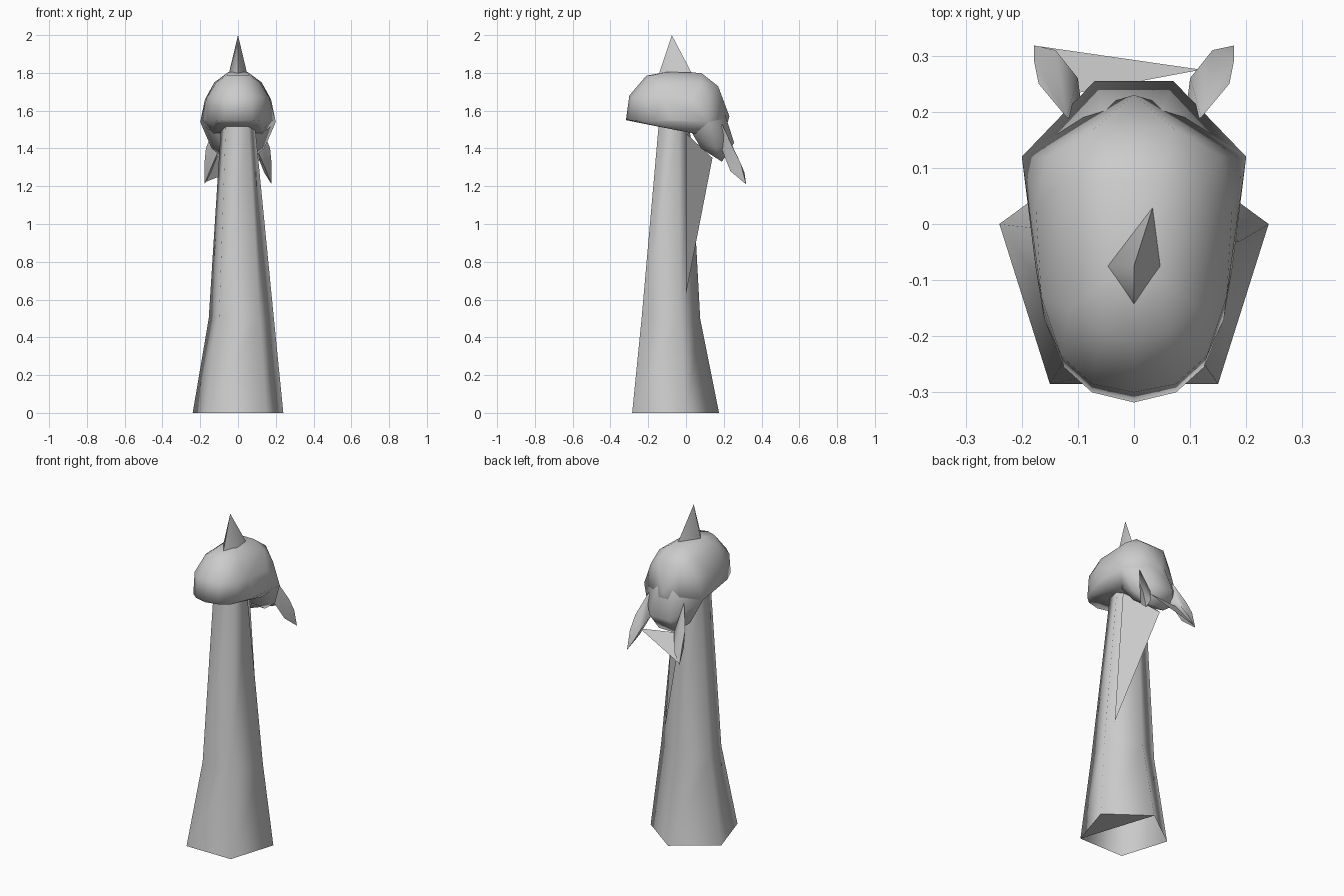
import bpy
import bmesh
import math

cube = bpy.data.objects.get("Cube")
if cube:
    bpy.data.objects.remove(cube, do_unlink=True)

# One plain grey for the whole figure
grey = bpy.data.materials.new("plain grey")
grey.use_nodes = True
grey.diffuse_color = (0.6, 0.6, 0.6, 1)
grey.node_tree.nodes["Principled BSDF"].inputs["Base Color"].default_value = (0.6, 0.6, 0.6, 1)


def finish(name, bm):
    """Turn a bmesh into a smooth shaded object."""
    mesh = bpy.data.meshes.new(name)
    bm.to_mesh(mesh)
    bm.free()
    mesh.materials.append(grey)
    obj = bpy.data.objects.new(name, mesh)
    bpy.context.collection.objects.link(obj)
    bpy.ops.object.select_all(action="DESELECT")
    obj.select_set(True)
    bpy.context.view_layer.objects.active = obj
    bpy.ops.object.shade_smooth_by_angle(angle=math.radians(85))
    return obj


def hull(name, points):
    """Wrap a convex skin around the points."""
    bm = bmesh.new()
    for point in points:
        bm.verts.new(point)
    bmesh.ops.convex_hull(bm, input=bm.verts)
    loose = [v for v in bm.verts if not v.link_faces]
    bmesh.ops.delete(bm, geom=loose, context="VERTS")
    bmesh.ops.recalc_face_normals(bm, faces=bm.faces)
    return finish(name, bm)


def mirrored(points):
    """Add the opposite side of every point that is off the middle."""
    return points + [(-x, y, z) for x, y, z in points if x]


def triangle(name, corners):
    """Make a single thin skin flap."""
    bm = bmesh.new()
    bm.faces.new([bm.verts.new(c) for c in corners])
    return finish(name, bm)


# Neck: tapering, slightly twisted five-sided tube
# Corners run front right, front left, left side, back, right side
neck_levels = [
    (0, [(-0.15, -0.285), (0.15, -0.285), (0.24, 0), (0, 0.175), (-0.24, 0)]),
    (0.5, [(-0.1, -0.2), (0.115, -0.235), (0.19, -0.03), (0, 0.075), (-0.155, -0.01)]),
    (1.52, [(-0.065, -0.145), (0.055, -0.145), (0.09, -0.04), (0, 0.02), (-0.09, -0.01)])]
bm = bmesh.new()
rings = [[bm.verts.new((x, y, z)) for x, y in corners] for z, corners in neck_levels]
for low, high in zip(rings, rings[1:]):
    for i in range(len(low)):
        j = (i + 1) % len(low)
        bm.faces.new((low[i], low[j], high[j], high[i]))
# Part of the underside is closed
bm.faces.new((rings[0][3], rings[0][2], rings[0][1]))
finish("neck", bm)

# Throat flap: long skin fold behind the neck
triangle("throat_flap", [(0.14, 0, 0.63), (0.08, 0, 1.48), (-0.07, 0.14, 1.35)])
triangle("throat_flap_side", [(-0.07, 0.14, 1.35), (0.08, 0, 1.48), (-0.085, 0, 1.48)])

# Head: rounded crown and full muzzle
jaw = [(0, -0.318, 1.55), (0.075, -0.3, 1.55), (0.125, -0.255, 1.545),
       (0.16, -0.17, 1.545), (0.175, -0.08, 1.55), (0.1, -0.17, 1.52), (0.13, 0.04, 1.48)]
cheeks = [(0, -0.3, 1.68), (0.075, -0.285, 1.67), (0.13, -0.235, 1.67),
          (0.165, -0.13, 1.67), (0.175, 0.03, 1.66)]
crown = [(0, -0.21, 1.785), (0.06, -0.19, 1.785), (0.05, -0.1, 1.805),
         (0.05, 0.08, 1.8), (0.115, -0.15, 1.75), (0.125, 0.08, 1.75)]
back = [(0.07, 0.17, 1.73), (0.155, 0.12, 1.67), (0.2, 0.12, 1.54),
        (0, 0.23, 1.57), (0.1, 0.2, 1.47)]
hull("head", mirrored(jaw + cheeks + crown + back))

# Nape: lower swelling at the back of the head
nape = [(0.12, 0.03, 1.485), (0.2, 0.12, 1.54), (0.05, 0.2, 1.6),
        (0.07, 0.255, 1.43), (0.14, 0.16, 1.4), (0.07, 0.08, 1.4), (0.05, 0.19, 1.33)]
hull("nape", mirrored(nape))

# Horn: four-sided spike on the crown
hull("horn", [(0, -0.075, 2), (-0.05, -0.075, 1.79), (0, -0.145, 1.79),
              (0.05, -0.075, 1.79), (0.035, 0.035, 1.79)])

# Ears: narrow leaves that hang down from the nape
ear = [(0.09, 0.18, 1.42), (0.12, 0.19, 1.53), (0.17, 0.25, 1.4), (0.178, 0.29, 1.32),
       (0.178, 0.318, 1.21), (0.14, 0.31, 1.27), (0.1, 0.26, 1.37), (0.15, 0.235, 1.28)]
for side, name in ((1, "left_ear"), (-1, "right_ear")):
    hull(name, [(side * x, y, z) for x, y, z in ear])

# Ear web: thin skin between the two ears
triangle("ear_web", [(-0.178, 0.318, 1.22), (0.12, 0.275, 1.34), (-0.12, 0.23, 1.36)])
